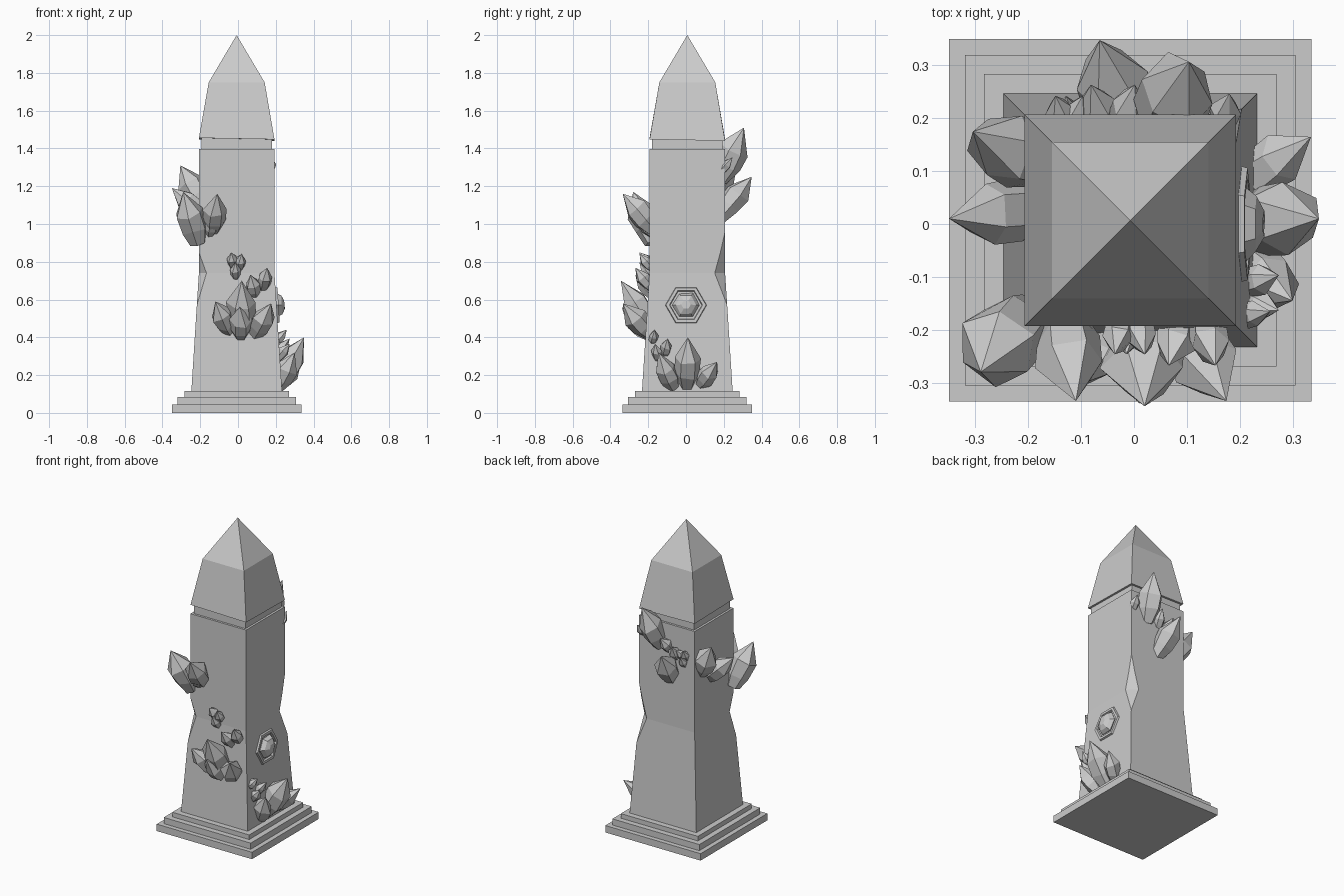
import bpy, bmesh, math, random
from mathutils import Vector, Matrix

random.seed(4)
cube = bpy.data.objects.get("Cube")
if cube:
    bpy.data.objects.remove(cube, do_unlink=True)

stone = bpy.data.materials.new("grey stone")
stone.use_nodes = True
GREY = (0.6, 0.6, 0.6, 1)
stone.diffuse_color = GREY
stone.node_tree.nodes["Principled BSDF"].inputs["Base Color"].default_value = GREY

CX, CY = -0.007, 0.007  # axis of the stonework


def make_object(name, bm):
    bmesh.ops.remove_doubles(bm, verts=bm.verts, dist=0.0003)
    bmesh.ops.recalc_face_normals(bm, faces=bm.faces)
    mesh = bpy.data.meshes.new(name)
    bm.to_mesh(mesh)
    bm.free()
    mesh.materials.append(stone)
    obj = bpy.data.objects.new(name, mesh)
    bpy.context.collection.objects.link(obj)
    return obj


def loft(name, rings, closed=False):
    """Skin a list of point rings, capping the ends or joining them up."""
    bm = bmesh.new()
    loops = [[bm.verts.new(p) for p in ring] for ring in rings]
    pairs = list(zip(loops, loops[1:]))
    if closed:
        pairs.append((loops[-1], loops[0]))
    for low, high in pairs:
        n = len(low)
        for i in range(n):
            j = (i + 1) % n
            bm.faces.new((low[i], low[j], high[j], high[i]))
    if not closed:
        bm.faces.new(loops[0][::-1])
        bm.faces.new(loops[-1])
    return make_object(name, bm)


def square(half, z, chip_back=0, chip_front=0, tilt=0):
    """Square ring whose back-left and front-right corners may be chipped."""
    points = []
    for sx, sy in ((1, 1), (-1, 1), (-1, -1), (1, -1)):
        c = chip_back if sx + sy > 0 else chip_front if sx + sy < 0 else 0
        pair = [(sx * half, sy * (half - c)), (sx * (half - c), sy * half)]
        if sx * sy < 0:
            pair.reverse()
        points += [(CX + x, CY + y, z - tilt * (x + y)) for x, y in pair]
    return points


def hexagon(radius, z, jitter=0.0, turn=0.0):
    """Six-sided ring, roughened by the jitter."""
    ring = []
    for i in range(6):
        a = turn + i * math.tau / 6
        r = radius * (1 + random.uniform(-jitter, jitter))
        ring.append((r * math.cos(a), r * math.sin(a), z + random.uniform(-jitter, jitter) * radius))
    return ring


# Stepped plinth
for name, half, bottom, top in (("plinth_lower", 0.343, 0, 0.045),
                                ("plinth_middle", 0.313, 0.045, 0.085),
                                ("plinth_upper", 0.277, 0.085, 0.115)):
    loft(name, [square(half, bottom), square(half, top)])

# Tapered shaft with two chipped corners, neck and pointed cap
loft("shaft", [square(0.24, 0.115), square(0.211, 0.57), square(0.2, 0.74, 0.055, 0.04),
               square(0.2, 0.85, 0.025), square(0.2, 0.96), square(0.2, 1.398)])
loft("neck", [square(0.186, 1.39), square(0.186, 1.46)])
loft("cap", [square(0.2, 1.448, tilt=0.019), square(0.148, 1.75), square(0.0001, 2.0)])

# Hexagonal frame and gem set in the left face
setting = Matrix.Translation((0.203, 0.0, 0.57)) @ Matrix.Rotation(math.pi / 2 - 0.064, 4, 'Y')
frame = loft("gem_frame", [hexagon(r, z, turn=math.pi / 6) for r, z in
             ((0.113, -0.01), (0.106, 0.012), (0.088, 0.012), (0.08, -0.01))], closed=True)
gem = loft("gem", [hexagon(r, z, 0.04, math.pi / 6) for r, z in
           ((0.06, -0.02), (0.072, 0.006), (0.055, 0.028), (0.025, 0.043))])
for obj in (frame, gem):
    obj.matrix_world = setting


def wall(z):
    """Distance of the shaft face from the axis."""
    return 0.2 + 0.064 * max(0, 0.74 - z)


def shard(name, normal, root_u, u, out, z, length):
    """Faceted crystal whose point is given and whose root leans back into the wall."""
    normal = Vector(normal)
    across = Vector((abs(normal.y), abs(normal.x), 0))
    base_u = root_u + 0.45 * (u - root_u)
    base_out = wall(z) - 0.025
    rise = math.sqrt(max(0, length ** 2 - (out - base_out) ** 2 - (u - base_u) ** 2))
    tip = normal * out + across * u + Vector((0, 0, z))
    base = normal * base_out + across * base_u + Vector((0, 0, z - rise))
    length = (tip - base).length
    radius = 0.25 * length
    obj = loft(name, [hexagon(radius * 0.6, 0),
                      hexagon(radius * 0.95, 0.27 * length, 0.12),
                      hexagon(radius, 0.57 * length, 0.14),
                      hexagon(0.0001, length)])
    turn = (tip - base).to_track_quat('Z', 'Y').to_matrix().to_4x4()
    obj.matrix_world = Matrix.Translation(base) @ turn


FRONT, BACK, LEFT, RIGHT = (0, -1, 0), (0, 1, 0), (1, 0, 0), (-1, 0, 0)

# Large crystals: face, cluster centre, then point (across, out, height) and length
for name, face, centre, points in (
        ("front_crystal", FRONT, 0.02, ((0.02, 0.345, 0.7, 0.31), (0.01, 0.34, 0.56, 0.22),
                                        (-0.12, 0.31, 0.59, 0.22), (0.175, 0.335, 0.58, 0.24))),
        ("corner_crystal", FRONT, -0.15, ((-0.11, 0.335, 1.16, 0.25), (-0.29, 0.28, 1.17, 0.3))),
        ("right_crystal", RIGHT, 0.05, ((0.175, 0.305, 1.31, 0.27), (0.01, 0.35, 1.19, 0.24))),
        ("left_crystal", LEFT, 0, ((0.01, 0.35, 0.4, 0.3), (-0.145, 0.3, 0.32, 0.23),
                                   (0.165, 0.335, 0.27, 0.2))),
        ("back_crystal", BACK, 0.02, ((0.104, 0.307, 1.51, 0.31), (-0.065, 0.348, 1.25, 0.28)))):
    for i, point in enumerate(points, 1):
        shard(f"{name}_{i}", face, centre, *point)

# Small crystals fanned around a spot: face, across, height, size, count
for name, face, u, z, size, count in (
        ("front_upper_sprout", FRONT, 0.11, 0.75, 0.08, 2),
        ("front_top_sprout", FRONT, -0.01, 0.83, 0.055, 3),
        ("corner_sprout", FRONT, -0.17, 1.04, 0.08, 1),
        ("left_sprout", LEFT, -0.13, 0.38, 0.06, 2),
        ("left_outer_sprout", LEFT, -0.19, 0.43, 0.045, 1),
        ("back_middle_sprout", BACK, -0.04, 1.3, 0.075, 2),
        ("back_right_sprout", BACK, -0.125, 1.25, 0.05, 3),
        ("back_left_sprout", BACK, 0.15, 1.34, 0.055, 1)):
    for i in range(count):
        angle = i * math.tau / count + 0.4
        shard(f"{name}_{i + 1}", face, u, u + 0.6 * size * math.cos(angle), wall(z) + 0.85 * size,
              z + 0.6 * size * math.sin(angle), 1.5 * size + 0.03)
